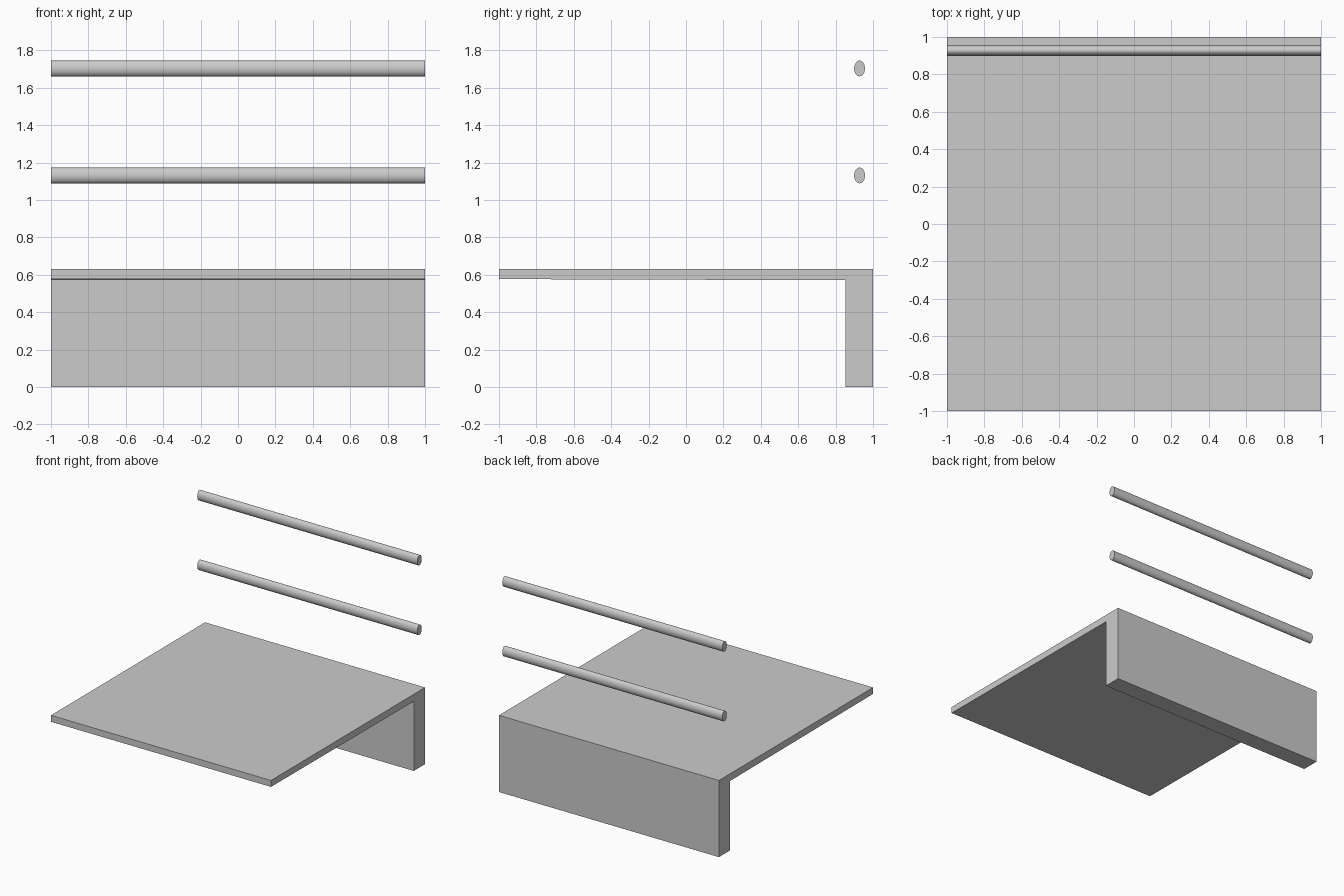
import bpy
import math

if "Cube" in bpy.data.objects:
    bpy.data.objects.remove(bpy.data.objects["Cube"])


def extrude_x(name, profile, smooth=False):
    """Extrude a counter-clockwise (y, z) profile across the full width."""
    n = len(profile)
    verts = [(x, y, z) for x in (-1, 1) for y, z in profile]
    faces = [(i, (i + 1) % n, (i + 1) % n + n, i + n)[::-1] for i in range(n)]
    faces += [tuple(reversed(range(n))), tuple(range(n, 2 * n))]
    mesh = bpy.data.meshes.new(name)
    mesh.from_pydata(verts, [], faces)
    obj = bpy.data.objects.new(name, mesh)
    bpy.context.collection.objects.link(obj)
    if smooth:
        bpy.ops.object.select_all(action='DESELECT')
        obj.select_set(True)
        bpy.context.view_layer.objects.active = obj
        bpy.ops.object.shade_smooth_by_angle(angle=math.radians(40))
    return obj


# Cantilevered slab with its underside tapering slightly, and rear support wall
extrude_x("slab_and_rear_wall", [
    (0.854, 0), (1, 0), (1, 0.63), (-1, 0.63), (-1, 0.577), (0.854, 0.571)])

# Two oval rails floating above the rear edge
SIDES = 32
for name, z in (("lower_rail", 1.131), ("upper_rail", 1.703)):
    oval = []
    for i in range(SIDES):
        a = math.tau * i / SIDES
        oval.append((0.928 + 0.029 * math.cos(a), z + 0.042 * math.sin(a)))
    extrude_x(name, oval, smooth=True)
